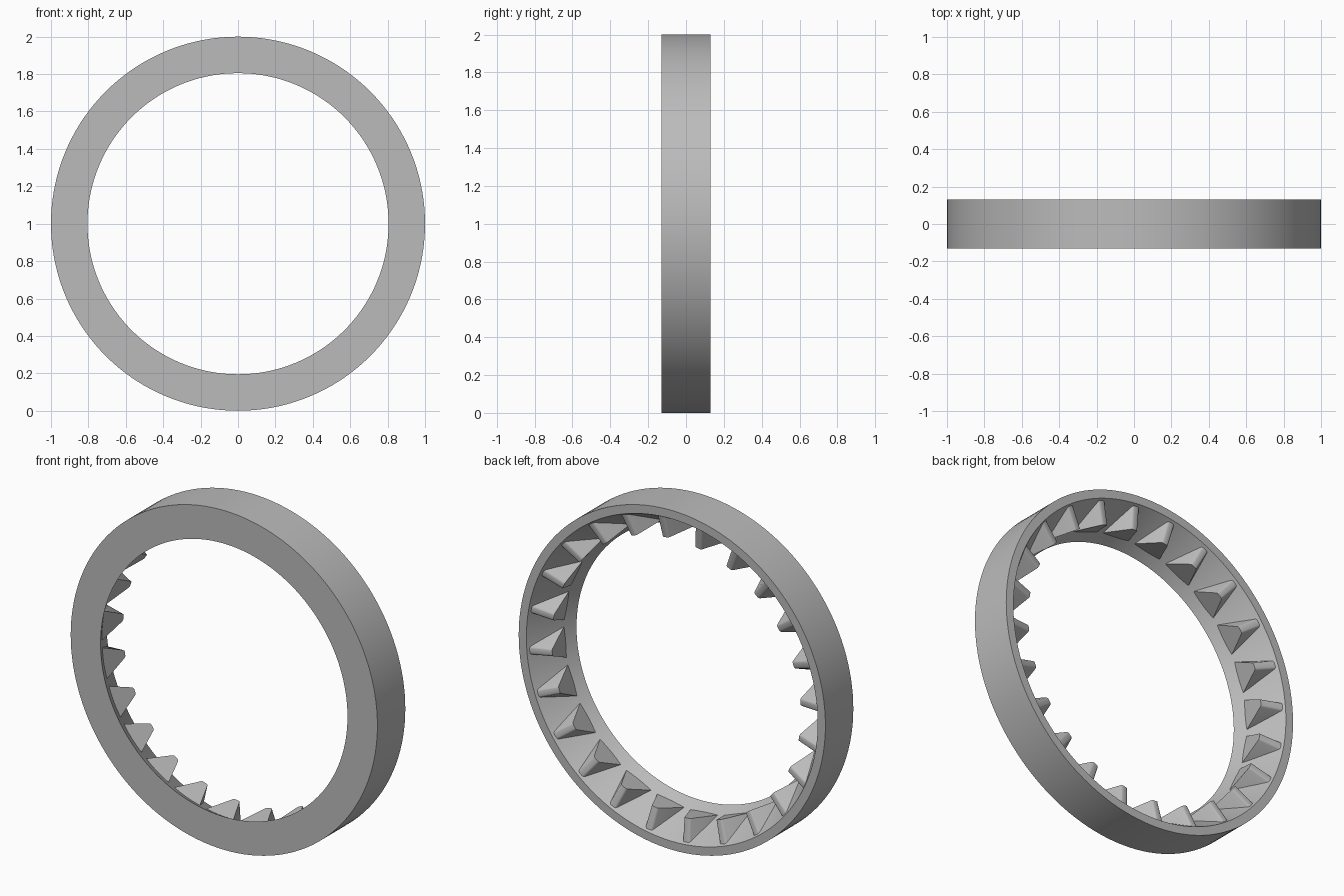
import bpy, bmesh, math
from mathutils import Matrix, Vector

cube = bpy.data.objects.get("Cube")
if cube:
    bpy.data.objects.remove(cube, do_unlink=True)

TEETH = 24
PHASE = math.radians(10)
SEGMENTS = 144
CENTRE = Vector((0, 0, 1))

grey = bpy.data.materials.new("plain_grey")
grey.use_nodes = True
COLOUR = (0.5, 0.5, 0.5, 1)
grey.diffuse_color = COLOUR
grey.node_tree.nodes["Principled BSDF"].inputs["Base Color"].default_value = COLOUR


def finish(bm, name, angle):
    """Turn a bmesh into a shaded object in the scene."""
    bmesh.ops.recalc_face_normals(bm, faces=bm.faces)
    mesh = bpy.data.meshes.new(name)
    bm.to_mesh(mesh)
    bm.free()
    mesh.materials.append(grey)
    obj = bpy.data.objects.new(name, mesh)
    obj.location = CENTRE
    bpy.context.collection.objects.link(obj)
    bpy.ops.object.select_all(action='DESELECT')
    obj.select_set(True)
    bpy.context.view_layer.objects.active = obj
    bpy.ops.object.shade_smooth_by_angle(angle=math.radians(angle))
    return obj


# Ring body: flat front, straight outer wall, conical bore opening to the back
bm = bmesh.new()
profile = [(0.805, -0.13), (1, -0.13), (1, 0.13), (0.95, 0.13)]
loop = [bm.verts.new((r, y, 0)) for r, y in profile]
edges = [bm.edges.new((loop[i], loop[i - 1])) for i in range(len(loop))]
bmesh.ops.spin(bm, geom=loop + edges, cent=(0, 0, 0), axis=(0, 1, 0),
               angle=math.tau, steps=SEGMENTS, use_merge=True)
bmesh.ops.remove_doubles(bm, verts=bm.verts, dist=0.0001)
finish(bm, "ring_body", 30)


# Teeth: wedges pointing to the back, fading into the bore at the rim
def add_tooth(bm, angle):
    sections = [(0.812, 0.09, 0.019), (0.955, 0.118, 0.021),
                (0.97, 0.04, 0.057), (0.84, -0.085, 0.098)]
    left = [bm.verts.new((r, y, w)) for r, y, w in sections]
    right = [bm.verts.new((r, y, -w)) for r, y, w in sections]
    bm.faces.new(left)
    bm.faces.new(right[::-1])
    for i in range(4):
        bm.faces.new((left[i - 1], left[i], right[i], right[i - 1]))
    bmesh.ops.rotate(bm, verts=left + right, cent=(0, 0, 0),
                     matrix=Matrix.Rotation(-angle, 3, 'Y'))
    # Long crest edges, to be rounded
    return [bm.edges.get((side[0], side[1])) for side in (left, right)]


bm = bmesh.new()
crests = []
for i in range(TEETH):
    crests += add_tooth(bm, PHASE + i * math.tau / TEETH)
bmesh.ops.recalc_face_normals(bm, faces=bm.faces)
bmesh.ops.bevel(bm, geom=crests, offset=0.008, segments=2, profile=0.5,
                affect='EDGES')
finish(bm, "teeth", 40)
